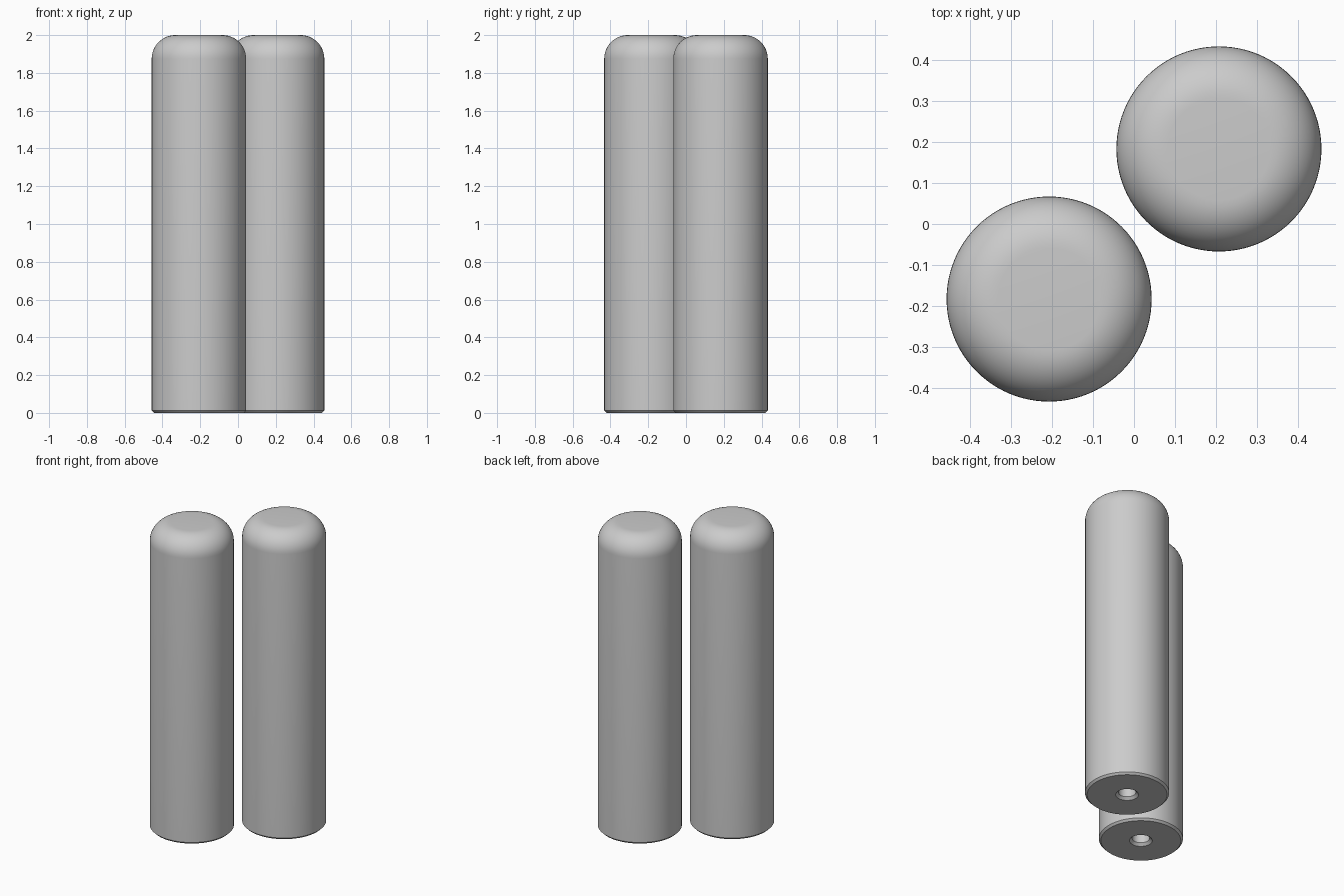
import bpy, bmesh, math

if "Cube" in bpy.data.objects:
    bpy.data.objects.remove(bpy.data.objects["Cube"])

R = 0.25          # pin radius
FILLET = 0.125    # rounded top edge
CHAMFER = 0.0125  # bottom edge bevel
HOLE_R = 0.052    # blind hole in the base
HOLE_DEPTH = 0.4
SEGMENTS = 96

grey = bpy.data.materials.new("plain grey")
grey.diffuse_color = (0.6, 0.6, 0.6, 1)
grey.use_nodes = True
grey.node_tree.nodes["Principled BSDF"].inputs["Base Color"].default_value = grey.diffuse_color


def pin_profile():
    # blind hole with drill-point end and countersunk mouth
    pts = [(0, HOLE_DEPTH + 0.03), (HOLE_R, HOLE_DEPTH), (HOLE_R, 0.016), (HOLE_R + 0.016, 0)]
    # flat base, chamfer and straight wall
    pts += [(R - CHAMFER, 0), (R, CHAMFER)]
    # rounded top edge
    for i in range(13):
        a = math.pi / 2 * i / 12
        pts.append((R - FILLET + FILLET * math.cos(a), 2 - FILLET + FILLET * math.sin(a)))
    pts.append((0, 2))
    return pts


def make_pin(name, x, y):
    bm = bmesh.new()
    verts = [bm.verts.new((r, 0, z)) for r, z in pin_profile()]
    edges = [bm.edges.new(pair) for pair in zip(verts, verts[1:])]
    bmesh.ops.spin(bm, geom=verts + edges, cent=(0, 0, 0), axis=(0, 0, 1),
                   angle=2 * math.pi, steps=SEGMENTS, use_duplicate=False)
    bmesh.ops.remove_doubles(bm, verts=bm.verts, dist=1e-5)
    bmesh.ops.recalc_face_normals(bm, faces=bm.faces)
    mesh = bpy.data.meshes.new(name)
    bm.to_mesh(mesh)
    bm.free()
    mesh.materials.append(grey)
    obj = bpy.data.objects.new(name, mesh)
    obj.location = (x, y, 0)
    bpy.context.collection.objects.link(obj)
    bpy.ops.object.select_all(action='DESELECT')
    obj.select_set(True)
    bpy.context.view_layer.objects.active = obj
    bpy.ops.object.shade_smooth_by_angle(angle=math.radians(30))


# two identical pins standing diagonally apart
make_pin("front_pin", -0.207, -0.183)
make_pin("back_pin", 0.207, 0.183)
